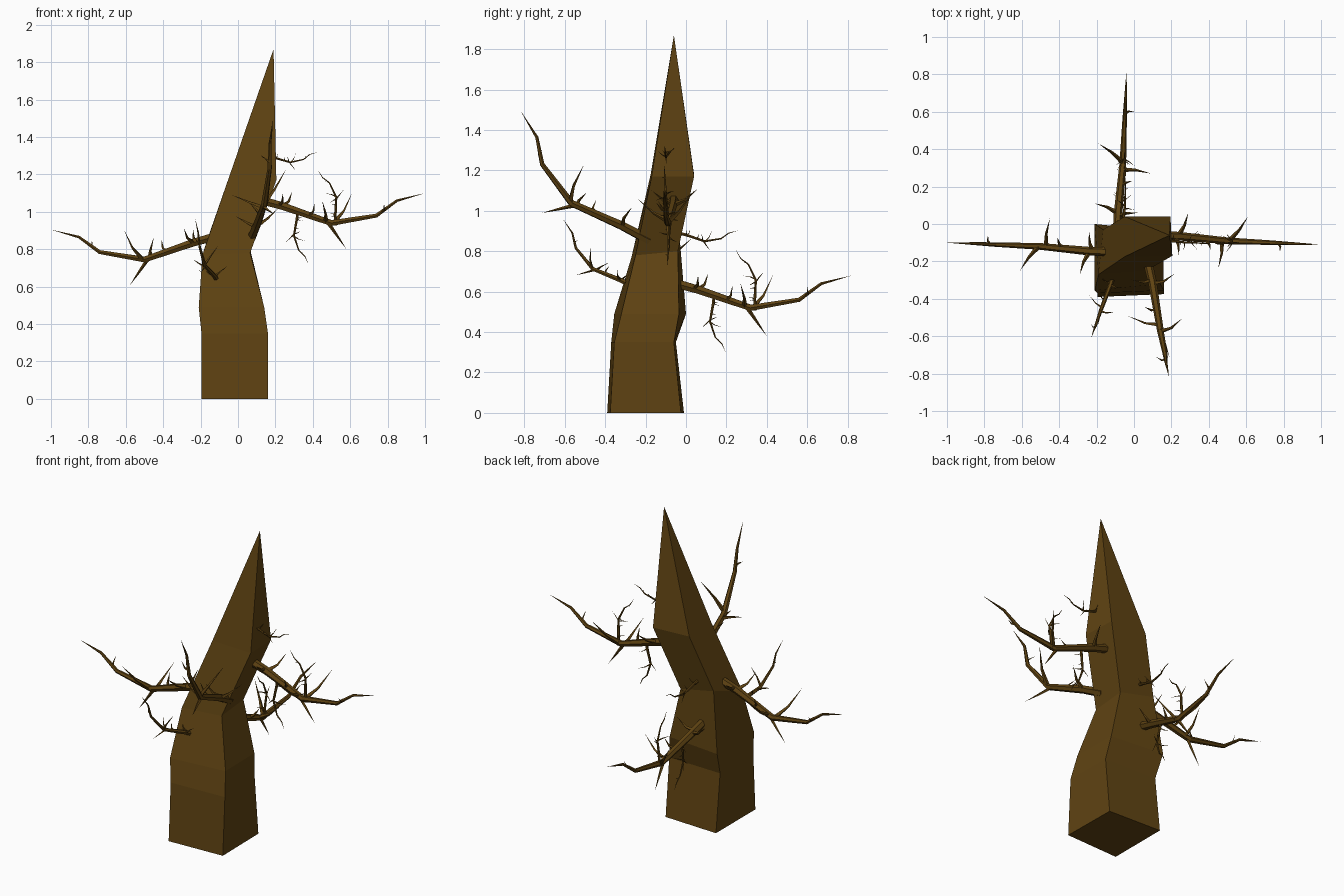
import bpy, bmesh
from math import radians, cos, sin, pi
from mathutils import Vector, Matrix

if "Cube" in bpy.data.objects:
    bpy.data.objects.remove(bpy.data.objects["Cube"])

bark = bpy.data.materials.new("bark")
bark.diffuse_color = (0.115, 0.056, 0.006, 1)
bark.use_nodes = True
bark.node_tree.nodes["Principled BSDF"].inputs["Base Color"].default_value = bark.diffuse_color


def finish(bm, name):
    bmesh.ops.recalc_face_normals(bm, faces=bm.faces[:])
    me = bpy.data.meshes.new(name)
    bm.to_mesh(me)
    bm.free()
    me.materials.append(bark)
    bpy.context.collection.objects.link(bpy.data.objects.new(name, me))


def skin(bm, rings, tip):
    # bridge vertex rings, cap the base, close to a point
    n = len(rings[0])
    bm.faces.new(rings[0])
    for a, b in zip(rings, rings[1:]):
        for i in range(n):
            j = (i + 1) % n
            bm.faces.new((a[i], a[j], b[j], b[i]))
    for i in range(n):
        bm.faces.new((rings[-1][i], rings[-1][(i + 1) % n], tip))


def tube(bm, M, pts, radii, sides):
    pts = [Vector(p) for p in pts]
    rings = []
    for k, r in enumerate(radii):
        d = (pts[k + 1] - pts[max(k - 1, 0)]).normalized()
        q = d.to_track_quat('Z', 'Y')
        rings.append([bm.verts.new(M @ (pts[k] + q @ Vector(
            (r * cos(2 * pi * i / sides), r * sin(2 * pi * i / sides), 0))))
            for i in range(sides)])
    skin(bm, rings, bm.verts.new(M @ pts[-1]))


# Limb template: path runs along +x, thorns are (base, tip, radius)
PATH = [(-.05, 0, .012), (.1, -.005, -.03), (.36, -.03, -.12),
        (.6, -.04, -.08), (.71, -.045, 0), (.86, -.05, .04)]
RADII = [.026, .023, .018, .012, .008]
THORNS = [((.10, 0, -.03), (.15, .12, .05), .014),
          ((.08, 0, -.025), (.10, -.11, .04), .014),
          ((.33, -.03, -.11), (.31, -.18, 0), .013),
          ((.37, -.03, -.12), (.47, .10, .04), .014),
          ((.34, -.03, -.115), (.44, -.02, -.26), .011),
          ((.24, -.02, -.08), (.27, -.08, -.01), .012),
          ((.63, -.04, -.06), (.64, -.09, -.015), .009)]
# twigs: smaller copies of the limb (base, pitch, scale)
TWIGS = [((.38, -.03, -.115), 106, .35), ((.18, -.015, -.06), -81, .34)]


def place(loc, yaw, pitch, scale):
    return (Matrix.Translation(loc) @ Matrix.Rotation(radians(yaw), 4, 'Z')
            @ Matrix.Rotation(radians(-pitch), 4, 'Y') @ Matrix.Scale(scale, 4))


def limb(bm, M, twigs):
    tube(bm, M, PATH, RADII, 6)
    for base, tip, r in THORNS:
        a, b = Vector(base), Vector(tip)
        mid = a.lerp(b, .45) + Vector((.008, 0, -.012))
        tube(bm, M, [a, mid, b], [r, r * .55], 4)
    if twigs:
        for base, pitch, s in TWIGS:
            limb(bm, M @ place(base, 0, pitch, s), False)


# Trunk: four-sided rings (corners front-left, front-right, back-right, back-left)
RINGS = [
    [(-.195, -.39, 0), (.16, -.375, 0), (.155, -.025, 0), (-.195, -.01, 0)],
    [(-.195, -.37, .35), (.16, -.355, .35), (.155, -.06, .35), (-.195, -.05, .35)],
    [(-.21, -.355, .49), (.14, -.32, .49), (.135, -.035, .49), (-.21, 0, .49)],
    [(-.19, -.27, .77), (.065, -.25, .78), (.065, -.04, .80), (-.165, -.03, .85)],
    [(-.05, -.175, 1.18), (.205, -.17, 1.17), (.195, .04, 1.17), (-.05, .04, 1.18)]]
bm = bmesh.new()
skin(bm, [[bm.verts.new(c) for c in ring] for ring in RINGS],
     bm.verts.new((.19, -.06, 1.87)))
finish(bm, "trunk")

# Limbs: name, position, yaw, pitch, scale, has twigs
for name, loc, yaw, pitch, s, twigs in [
        ("right_branch", (.14, -.06, 1.06), 0, 0, 1, True),
        ("left_branch", (-.14, -.15, .865), 180, 0, 1, False),
        ("back_branch", (-.09, -.04, .64), 90, 0, 1, True),
        ("front_branch", (.08, -.225, .88), -75, 43, 1, False),
        ("front_left_branch", (-.11, -.275, .635), -105, 40, .56, False),
        ("right_twig", (.17, -.09, 1.295), 0, 3, .3, False),
        ("back_twig", (-.06, -.03, .89), 90, 0, .34, False)]:
    bm = bmesh.new()
    limb(bm, place(loc, yaw, pitch, s), twigs)
    finish(bm, name)
